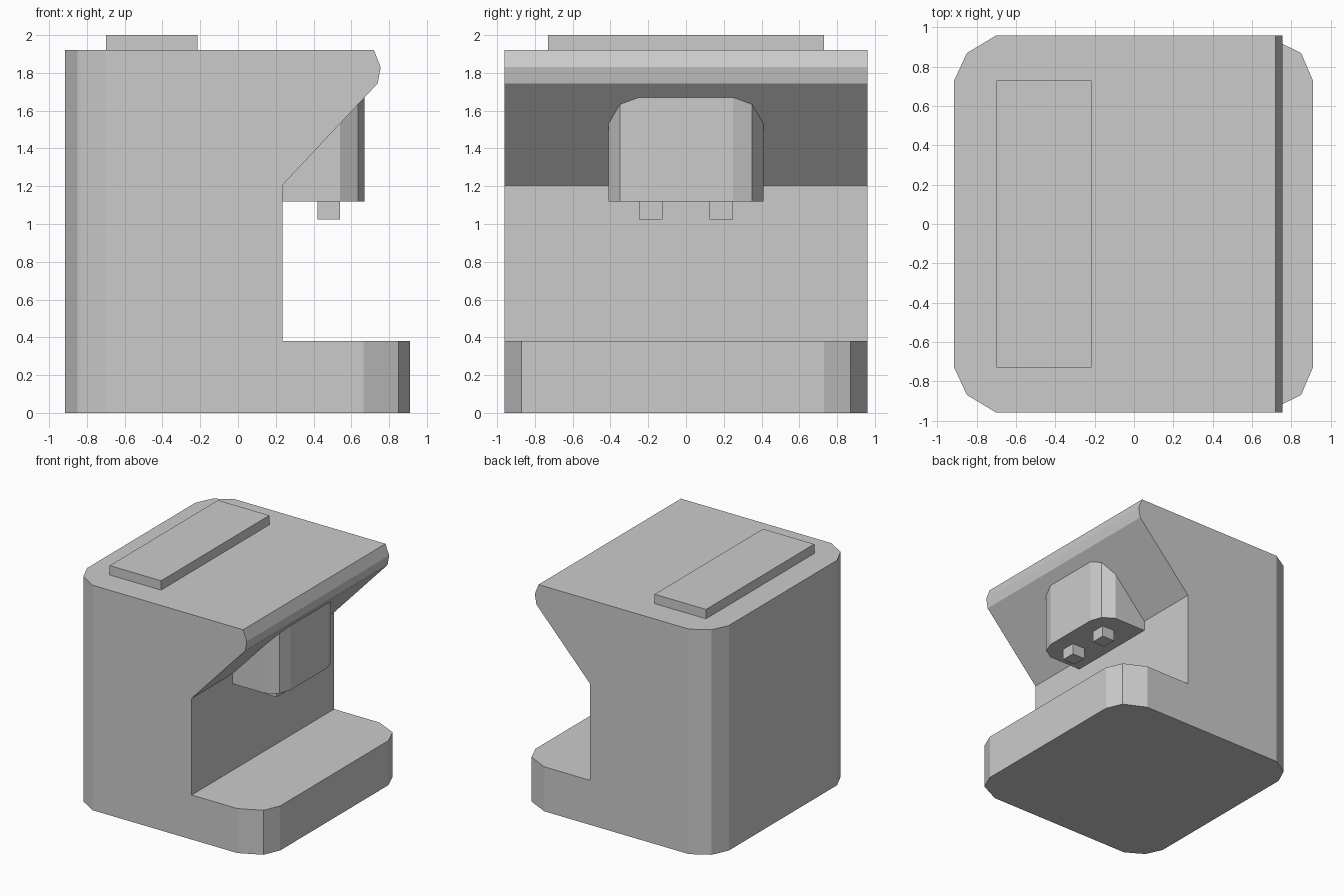
import bpy, bmesh
from mathutils import Vector

if "Cube" in bpy.data.objects:
    bpy.data.objects.remove(bpy.data.objects["Cube"])


def prism(name, points, offset):
    """Extrude a closed outline of 3D points along an offset vector."""
    bm = bmesh.new()
    face = bm.faces.new([bm.verts.new(p) for p in points])
    new = bmesh.ops.extrude_face_region(bm, geom=[face], use_keep_orig=True)["geom"]
    bmesh.ops.translate(bm, vec=Vector(offset),
                        verts=[v for v in new if isinstance(v, bmesh.types.BMVert)])
    bmesh.ops.recalc_face_normals(bm, faces=bm.faces)
    mesh = bpy.data.meshes.new(name)
    bm.to_mesh(mesh)
    bm.free()
    obj = bpy.data.objects.new(name, mesh)
    bpy.context.collection.objects.link(obj)
    return obj


def upright(name, outline, z0, z1):
    return prism(name, [(x, y, z0) for x, y in outline], (0, 0, z1 - z0))


def box(name, x0, x1, y0, y1, z0, z1):
    return upright(name, [(x0, y0), (x1, y0), (x1, y1), (x0, y1)], z0, z1)


# Body: side profile with base tray, upright column and overhanging head
profile = [(-0.915, 0), (0.91, 0), (0.91, 0.38), (0.235, 0.38), (0.235, 1.205),
           (0.74, 1.745), (0.755, 1.83), (0.72, 1.92), (-0.915, 1.92)]
body = prism("body", [(x, -0.96, z) for x, z in profile], (0, 1.92, 0))

# Faceted corners: full height at the back, base tray only below the head
back = [(-0.945, 0.66), (-0.85, 0.87), (-0.65, 0.99), (-0.65, 1.1), (-1.1, 1.1), (-1.1, 0.66)]
back.insert(1, (-0.915, 0.73))
tray = [(0.94, 0.66), (0.91, 0.73), (0.85, 0.87), (0.665, 0.96), (0.60, 0.992),
        (0.60, 1.1), (1.1, 1.1), (1.1, 0.66)]
back.insert(3, (-0.70, 0.96))
for outline, top in ((back, 2.1), (tray, 0.6)):
    for side in (1, -1):
        cutter = upright("corner_cutter", [(x, y * side) for x, y in outline], -0.1, top)
        cutter.hide_render = True
        mod = body.modifiers.new("corner", 'BOOLEAN')
        mod.operation = 'DIFFERENCE'
        mod.solver = 'EXACT'
        mod.object = cutter
        bpy.context.view_layer.objects.active = body
        bpy.ops.object.modifier_apply(modifier=mod.name)
        bpy.data.objects.remove(cutter, do_unlink=True)

# Spout block under the head
half = [(0.21, 0.41), (0.54, 0.41), (0.635, 0.35), (0.67, 0.25)]
upright("spout_block", half + [(x, -y) for x, y in reversed(half)], 1.12, 1.70)

# Pair of nozzles
for side, label in ((1, "left"), (-1, "right")):
    y0, y1 = sorted((0.125 * side, 0.25 * side))
    box("nozzle_" + label, 0.42, 0.54, y0, y1, 1.025, 1.13)

# Lid plate on top
box("top_lid", -0.70, -0.215, -0.73, 0.73, 1.91, 2.0)
